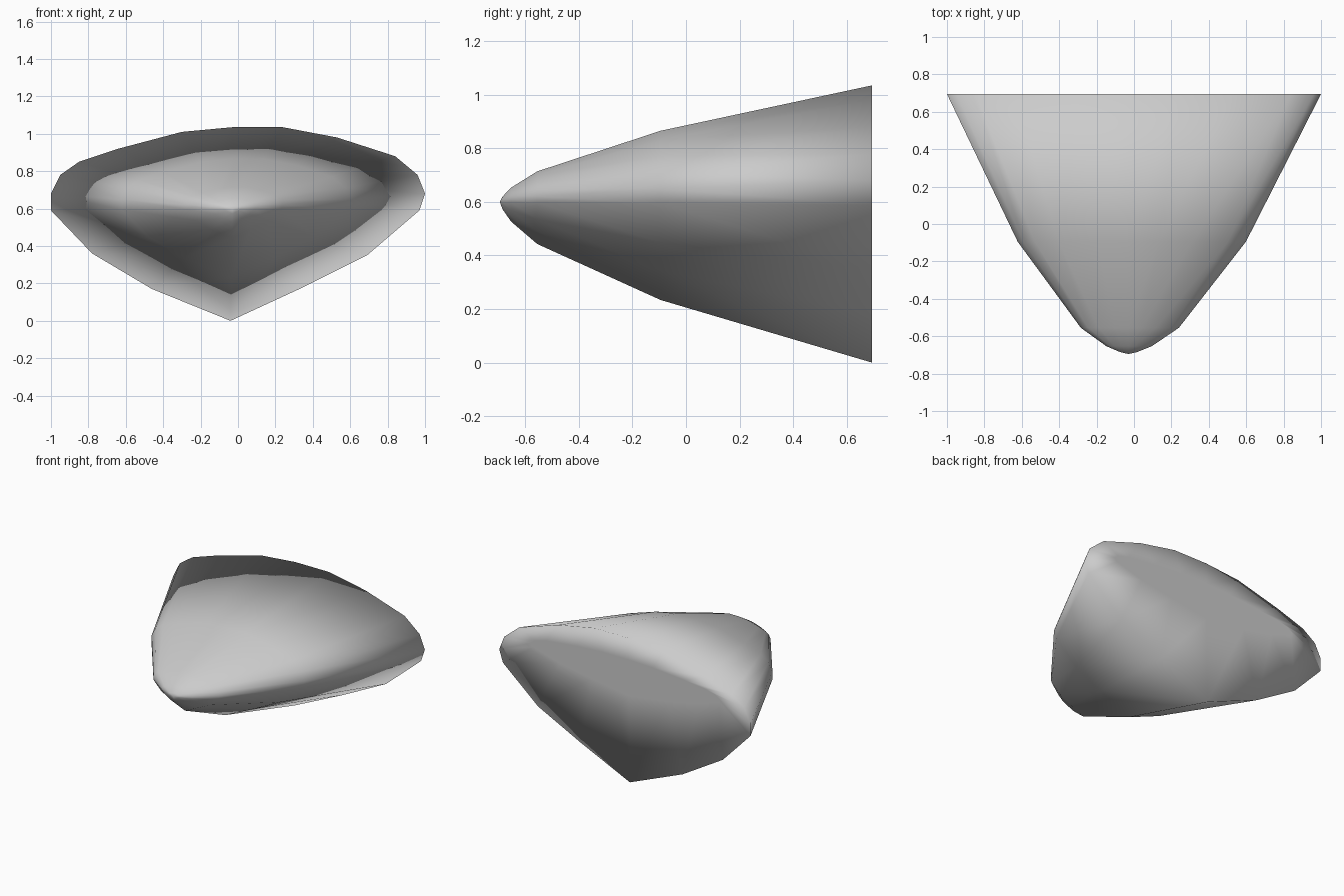
import bpy
import bmesh

cube = bpy.data.objects.get("Cube")
if cube:
    bpy.data.objects.remove(cube, do_unlink=True)

# Single grey material
grey = bpy.data.materials.new("plain_grey")
grey.use_nodes = True
colour = (0.6, 0.6, 0.6, 1)
grey.diffuse_color = colour
grey.node_tree.nodes["Principled BSDF"].inputs["Base Color"].default_value = colour

# Rear rim outline (x, z), slightly uneven with a keel at the bottom
rim = [(-1, .59), (-1, .68), (-.95, .78), (-.85, .85), (-.64, .92), (-.3, 1.01),
       (-.03, 1.035), (.24, 1.035), (.53, .98), (.84, .88), (.96, .78), (1, .68),
       (.97, .59), (.69, .35), (.35, .18), (-.04, 0), (-.46, .17), (-.78, .36)]
axis_x, axis_z = -.03, .6

# Sections from nose to rear: (y, scale about the nose axis)
sections = [(-.685, .045), (-.653, .122), (-.555, .262), (-.095, .61), (.695, 1)]

bm = bmesh.new()


def bridge(a, b):
    for i in range(len(a)):
        j = (i + 1) % len(a)
        bm.faces.new((a[i], a[j], b[j], b[i]))


# Shell: scaled copies of the rim, closed by a rounded tip
loops = [[bm.verts.new((axis_x + (x - axis_x) * s, y, axis_z + (z - axis_z) * s))
          for x, z in rim] for y, s in sections]
for a, b in zip(loops, loops[1:]):
    bridge(a, b)
tip = bm.verts.new((axis_x, -.695, axis_z))
for i, v in enumerate(loops[0]):
    bm.faces.new((tip, loops[0][(i + 1) % len(rim)], v))

# Flat rear cap with a wide inner panel
inner = [bm.verts.new((x * .75, .695, .62 + z * .25)) for x, z in rim]
bridge(loops[-1], inner)
bm.faces.new(inner)

bmesh.ops.recalc_face_normals(bm, faces=bm.faces)
for f in bm.faces:
    f.smooth = True

mesh = bpy.data.meshes.new("nose_shell")
bm.to_mesh(mesh)
bm.free()
mesh.materials.append(grey)
shell = bpy.data.objects.new("nose_shell", mesh)
bpy.context.collection.objects.link(shell)
